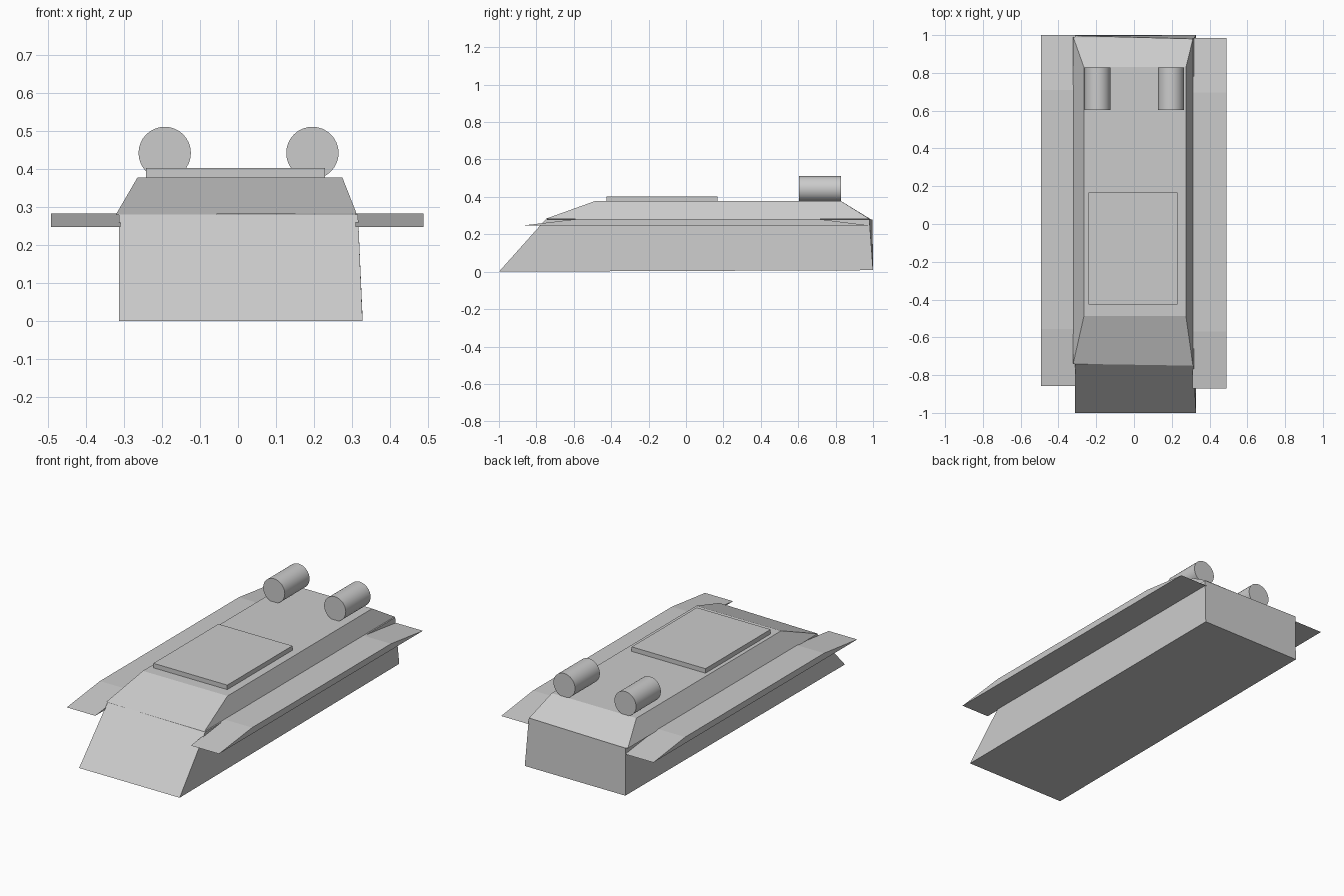
import bpy, bmesh, math

cube = bpy.data.objects.get("Cube")
if cube:
    bpy.data.objects.remove(cube, do_unlink=True)

GREY = (0.6, 0.6, 0.6, 1)
grey = bpy.data.materials.new("plain grey")
grey.use_nodes = True
grey.diffuse_color = GREY
grey.node_tree.nodes["Principled BSDF"].inputs["Base Color"].default_value = GREY


def loft(name, ring_a, ring_b):
    """Solid between two matching closed rings of points."""
    bm = bmesh.new()
    a = [bm.verts.new(p) for p in ring_a]
    b = [bm.verts.new(p) for p in ring_b]
    bm.faces.new(a)
    bm.faces.new(b)
    n = len(a)
    for i in range(n):
        j = (i + 1) % n
        bm.faces.new((a[i], a[j], b[j], b[i]))
    bmesh.ops.recalc_face_normals(bm, faces=bm.faces)
    mesh = bpy.data.meshes.new(name)
    bm.to_mesh(mesh)
    bm.free()
    mesh.materials.append(grey)
    obj = bpy.data.objects.new(name, mesh)
    bpy.context.collection.objects.link(obj)
    return obj


def rect(x0, x1, y0, y1, z):
    return [(x0, y0, z), (x1, y0, z), (x1, y1, z), (x0, y1, z)]


# Hull with sloped nose and slightly skewed stern
loft("hull",
     [(-0.313, -1, 0), (0.328, -1, 0), (0.328, 1, 0.008), (-0.313, 1, 0.008)],
     [(-0.313, -0.74, 0.28), (0.316, -0.75, 0.28),
      (0.316, 0.98, 0.28), (-0.313, 0.997, 0.28)])

# Tapered upper deck
loft("upper_deck",
     [(-0.322, -0.74, 0.279), (0.312, -0.75, 0.283),
      (0.312, 0.98, 0.283), (-0.322, 0.99, 0.279)],
     rect(-0.265, 0.275, -0.488, 0.83, 0.377))

# Raised roof plate
loft("roof_plate", rect(-0.242, 0.229, -0.425, 0.168, 0.377),
     rect(-0.242, 0.229, -0.425, 0.168, 0.403))

# Side fenders with thin, sloping ends
for name, x0, x1, y0 in (("right_fender", -0.492, -0.31, -0.857),
                         ("left_fender", 0.31, 0.489, -0.872)):
    profile = [(y0, 0.247), (y0 + 0.302, 0.283),
               (y0 + 1.567, 0.283), (y0 + 1.857, 0.247)]
    loft(name, [(x0, y, z) for y, z in profile],
         [(x1, y, z) for y, z in profile])

# Rear drums
for name, x in (("right_drum", -0.193), ("left_drum", 0.196)):
    bpy.ops.mesh.primitive_cylinder_add(
        vertices=32, radius=0.069, depth=0.226,
        location=(x, 0.716, 0.442), rotation=(math.pi / 2, 0, 0))
    drum = bpy.context.object
    drum.name = name
    drum.data.materials.append(grey)
    bpy.ops.object.shade_smooth_by_angle(angle=math.radians(30))
